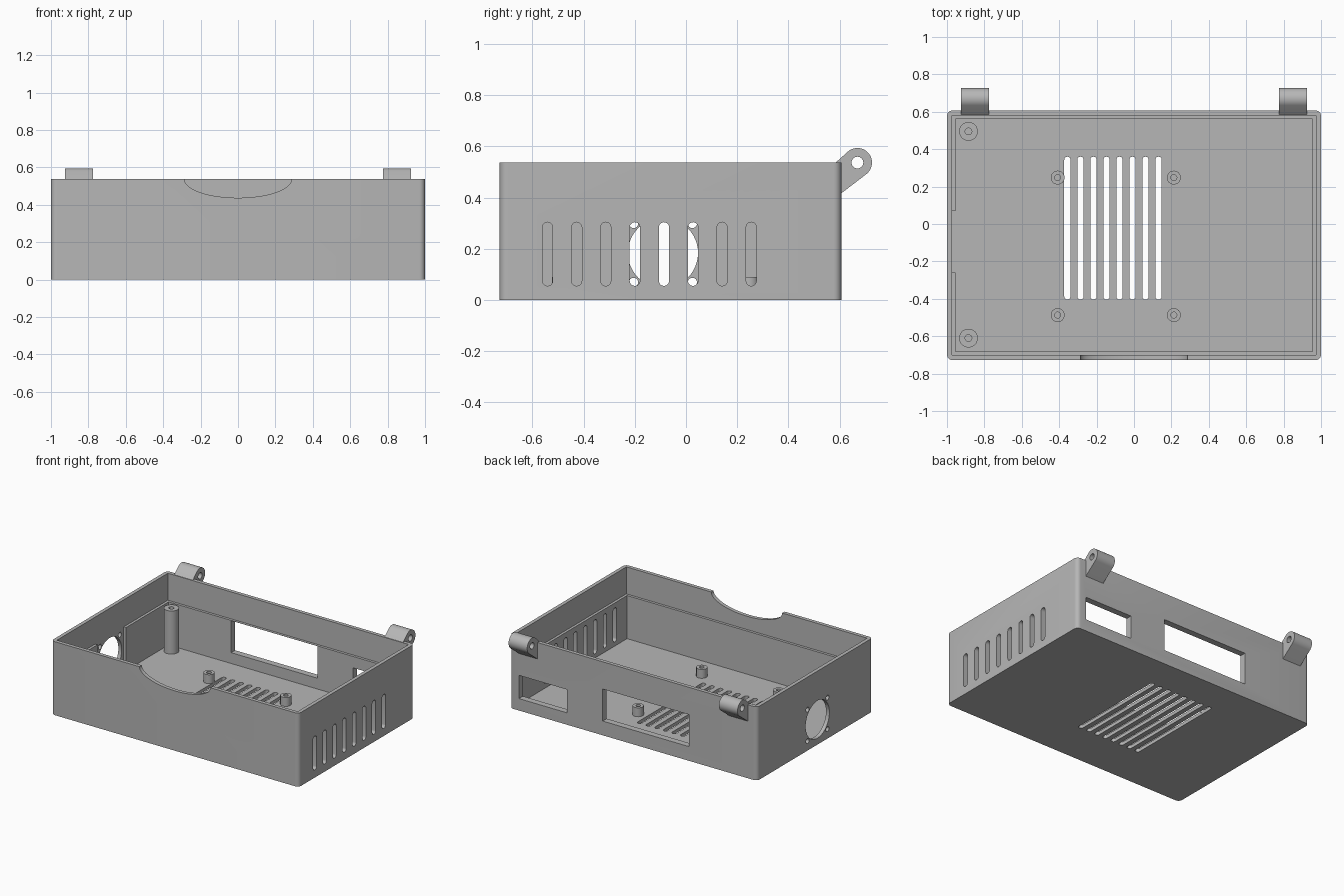
import bpy, bmesh, math

if "Cube" in bpy.data.objects:
    bpy.data.objects.remove(bpy.data.objects["Cube"], do_unlink=True)

grey = bpy.data.materials.new("plain grey")
grey.use_nodes = True
grey.diffuse_color = (0.47, 0.47, 0.47, 1)
grey.node_tree.nodes["Principled BSDF"].inputs["Base Color"].default_value = grey.diffuse_color

W, BACK, FRONT, TOP = 1.0, 0.607, -0.728, 0.537
THIN, THICK, FLOOR, LEDGE = 0.027, 0.046, 0.025, 0.34


# Profiles
def arc(cx, cy, r, a0, a1, n, ry=None):
    ry = r if ry is None else ry
    steps = [math.radians(a0 + (a1 - a0) * i / n) for i in range(n + 1)]
    return [(cx + r * math.cos(a), cy + ry * math.sin(a)) for a in steps]


def circle(cx, cy, r, n=32, ry=None):
    return arc(cx, cy, r, 0, 360, n, ry)[:-1]


def rect(x0, x1, y0, y1):
    return [(x0, y0), (x1, y0), (x1, y1), (x0, y1)]


def slot(c, lo, hi, w):
    r = w / 2
    return arc(c, hi - r, r, 0, 180, 10) + arc(c, lo + r, r, 180, 360, 10)


# Extrude a profile along an axis
def prism(name, pts, axis, lo, hi):
    place = {"x": lambda a, b, t: (t, a, b),
             "y": lambda a, b, t: (a, t, b),
             "z": lambda a, b, t: (a, b, t)}[axis]
    bm = bmesh.new()
    ends = [[bm.verts.new(place(a, b, t)) for a, b in pts] for t in (lo, hi)]
    for ring in ends:
        bm.faces.new(ring)
    for i in range(len(pts)):
        j = (i + 1) % len(pts)
        bm.faces.new((ends[0][i], ends[0][j], ends[1][j], ends[1][i]))
    bmesh.ops.recalc_face_normals(bm, faces=bm.faces)
    mesh = bpy.data.meshes.new(name)
    bm.to_mesh(mesh)
    bm.free()
    mesh.materials.append(grey)
    ob = bpy.data.objects.new(name, mesh)
    bpy.context.collection.objects.link(ob)
    return ob


def activate(ob):
    bpy.ops.object.select_all(action="DESELECT")
    ob.select_set(True)
    bpy.context.view_layer.objects.active = ob


def cut(ob, pts, axis, lo, hi):
    tool = prism("cutter", pts, axis, lo, hi)
    tool.hide_render = True
    mod = ob.modifiers.new("cut", "BOOLEAN")
    mod.operation, mod.solver, mod.object = "DIFFERENCE", "EXACT", tool
    activate(ob)
    bpy.ops.object.modifier_apply(modifier=mod.name)
    bpy.data.objects.remove(tool, do_unlink=True)


def smooth(ob):
    activate(ob)
    bpy.ops.object.shade_smooth_by_angle(angle=math.radians(30))


# Case shell with rounded upright corners
R = 0.03
outline = []
for cx, cy, a in ((W - R, BACK - R, 0), (R - W, BACK - R, 90),
                  (R - W, FRONT + R, 180), (W - R, FRONT + R, 270)):
    outline += arc(cx, cy, R, a, a + 90, 6)
case = prism("case_shell", outline, "z", 0, TOP)

# Upper cavity with the lid ledge, then lower cavity with the fan pocket
cut(case, rect(THIN - W, W - THIN, FRONT + THIN, BACK - THIN), "z", LEDGE, TOP + 0.1)
pocket_front, pocket_back = -0.26, 0.07
lower = rect(THICK - W, W - THICK, FRONT + THICK, BACK - THICK)
lower += [(THICK - W, pocket_back), (THIN - W, pocket_back),
          (THIN - W, pocket_front), (THICK - W, pocket_front)]
cut(case, lower, "z", FLOOR, LEDGE + 0.05)

# Finger scoop in the front rim
cut(case, circle(0, TOP, 0.287, 64, 0.1), "y", FRONT - 0.1, FRONT + 0.1)

# Vent slots in the side wall and the floor
for i in range(8):
    cut(case, slot(-0.541 + i * 0.1137, 0.055, 0.304, 0.04), "x", W - 0.1, W + 0.1)
    cut(case, slot(-0.356 + i * 0.0696, -0.404, 0.36, 0.034), "z", -0.1, 0.1)

# Fan opening with four screw holes
fan_y, fan_z, off = -0.09, 0.184, 0.115
cut(case, circle(fan_y, fan_z, 0.137, 48), "x", -W - 0.1, -W + 0.1)
for sy in (-off, off):
    for sz in (-off, off):
        cut(case, circle(fan_y + sy, fan_z + sz, 0.018, 16), "x", -W - 0.1, -W + 0.1)

# Connector windows in the back wall
cut(case, rect(-0.448, 0.248, 0.104, LEDGE - 0.002), "y", BACK - 0.1, BACK + 0.1)
cut(case, rect(0.535, 0.925, 0.087, 0.257), "y", BACK - 0.1, BACK + 0.1)
smooth(case)


# Screw posts standing on the floor
def post(name, x, y, r, hole, top):
    ob = prism(name, circle(x, y, r), "z", FLOOR - 0.01, top)
    cut(ob, circle(x, y, hole, 20), "z", FLOOR, top + 0.1)
    smooth(ob)


for y, end in ((0.495, "back"), (-0.61, "front")):
    post("tall_post_" + end, -0.885, y, 0.05, 0.018, LEDGE)
for x, side in ((-0.408, "right"), (0.213, "left")):
    for y, end in ((0.248, "back"), (-0.487, "front")):
        post("board_post_" + end + "_" + side, x, y, 0.037, 0.016, 0.09)

# Hinge knuckles on the back rim
hy, hz, hr = 0.67, 0.537, 0.057
knuckle = arc(hy, hz, hr, -52, 128, 24) + [(0.585, TOP), (0.585, 0.4)]
for s, side in ((-1, "right"), (1, "left")):
    ob = prism("hinge_" + side, knuckle, "x", s * 0.85 - 0.075, s * 0.85 + 0.075)
    cut(ob, circle(hy, hz, 0.023, 24), "x", s * 0.85 - 0.1, s * 0.85 + 0.1)
    smooth(ob)
